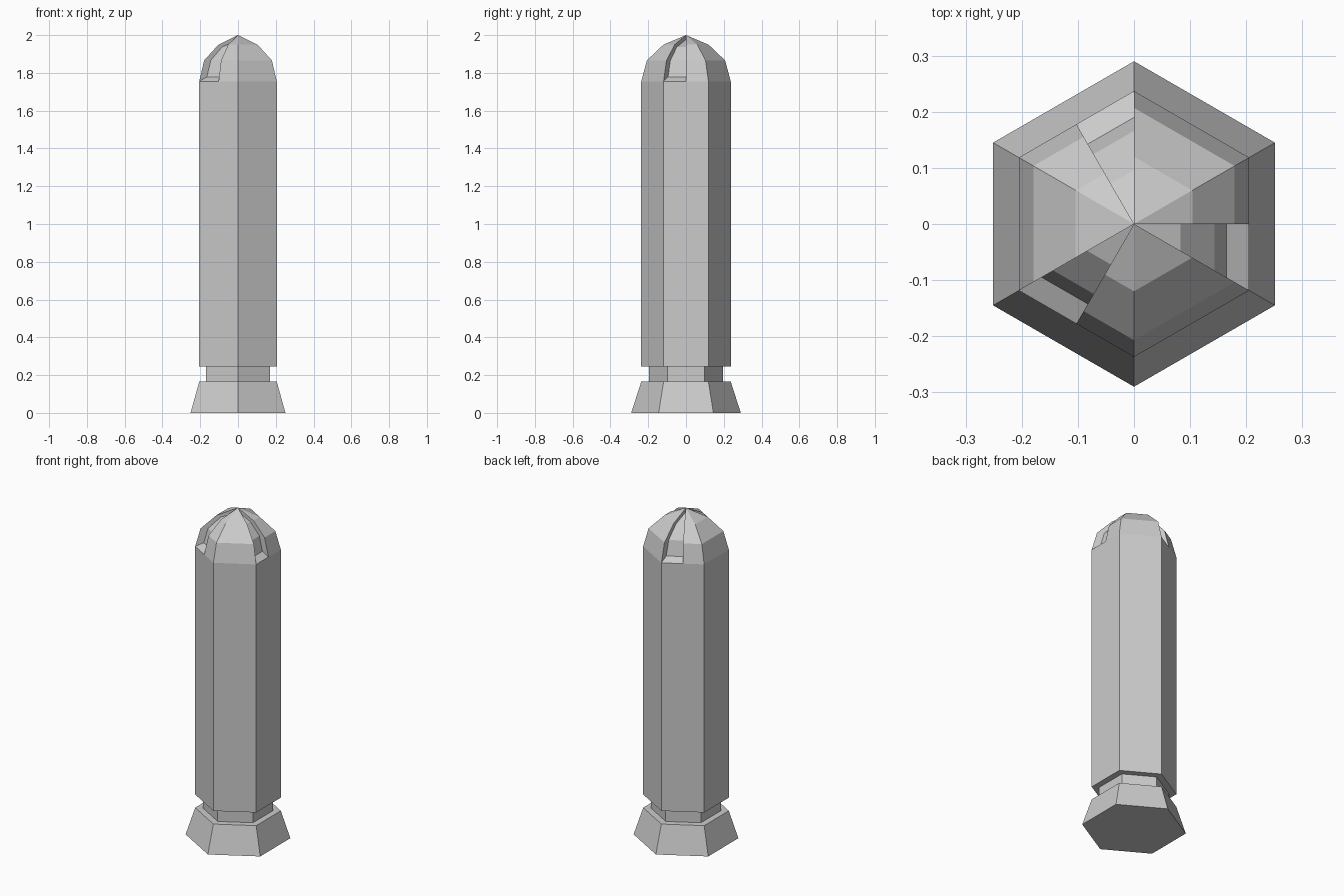
import bpy, bmesh
from math import sin, cos, radians

if "Cube" in bpy.data.objects:
    bpy.data.objects.remove(bpy.data.objects["Cube"])

HALF = cos(radians(30))


def point(bm, r, z, step):
    """Point on a hexagon of corner radius r; step counts 30 degrees, odd = corner."""
    a = radians(30 * step)
    k = r if step % 2 else r * HALF
    return bm.verts.new((k * cos(a), k * sin(a), z))


def finish(bm, name):
    bmesh.ops.remove_doubles(bm, verts=bm.verts, dist=1e-5)
    bmesh.ops.recalc_face_normals(bm, faces=bm.faces)
    me = bpy.data.meshes.new(name)
    bm.to_mesh(me)
    bm.free()
    ob = bpy.data.objects.new(name, me)
    bpy.context.collection.objects.link(ob)


def hex_rings(bm, rings, cap_top=True):
    loops = [[point(bm, r, z, s) for s in range(1, 13, 2)] for r, z in rings]
    for a, b in zip(loops, loops[1:]):
        for i in range(6):
            j = (i + 1) % 6
            bm.faces.new((a[i], a[j], b[j], b[i]))
    bm.faces.new(loops[0][::-1])
    if cap_top:
        bm.faces.new(loops[-1])


# flared foot and narrow neck
bm = bmesh.new()
hex_rings(bm, [(0.29, 0), (0.237, 0.165), (0.195, 0.165), (0.195, 0.245)])
finish(bm, "foot_and_neck")

# hexagonal shaft
bm = bmesh.new()
hex_rings(bm, [(0.237, 0.245), (0.237, 1.755)], cap_top=False)

# faceted dome: twelve wedges, every fourth one recessed
outer = [(0.237, 1.755), (0.207, 1.866), (0.12, 1.949), (0, 2.0)]
inner = [(0.237, 1.755), (0.19, 1.779), (0.166, 1.867), (0.096, 1.938), (0, 1.976)]
for s in range(12):
    recessed = s % 4 == 3
    prof = inner if recessed else outer
    for (r0, z0), (r1, z1) in zip(prof, prof[1:]):
        f = [point(bm, r0, z0, s), point(bm, r0, z0, s + 1)]
        f += [point(bm, r1, z1, s + 1), point(bm, r1, z1, s)] if r1 else [point(bm, 0, z1, s)]
        bm.faces.new(f)
    # side walls of the recess
    if recessed:
        for w in (s, s + 1):
            bm.faces.new([point(bm, r, z, w) for r, z in outer + inner[:0:-1]])
finish(bm, "shaft_with_dome")
